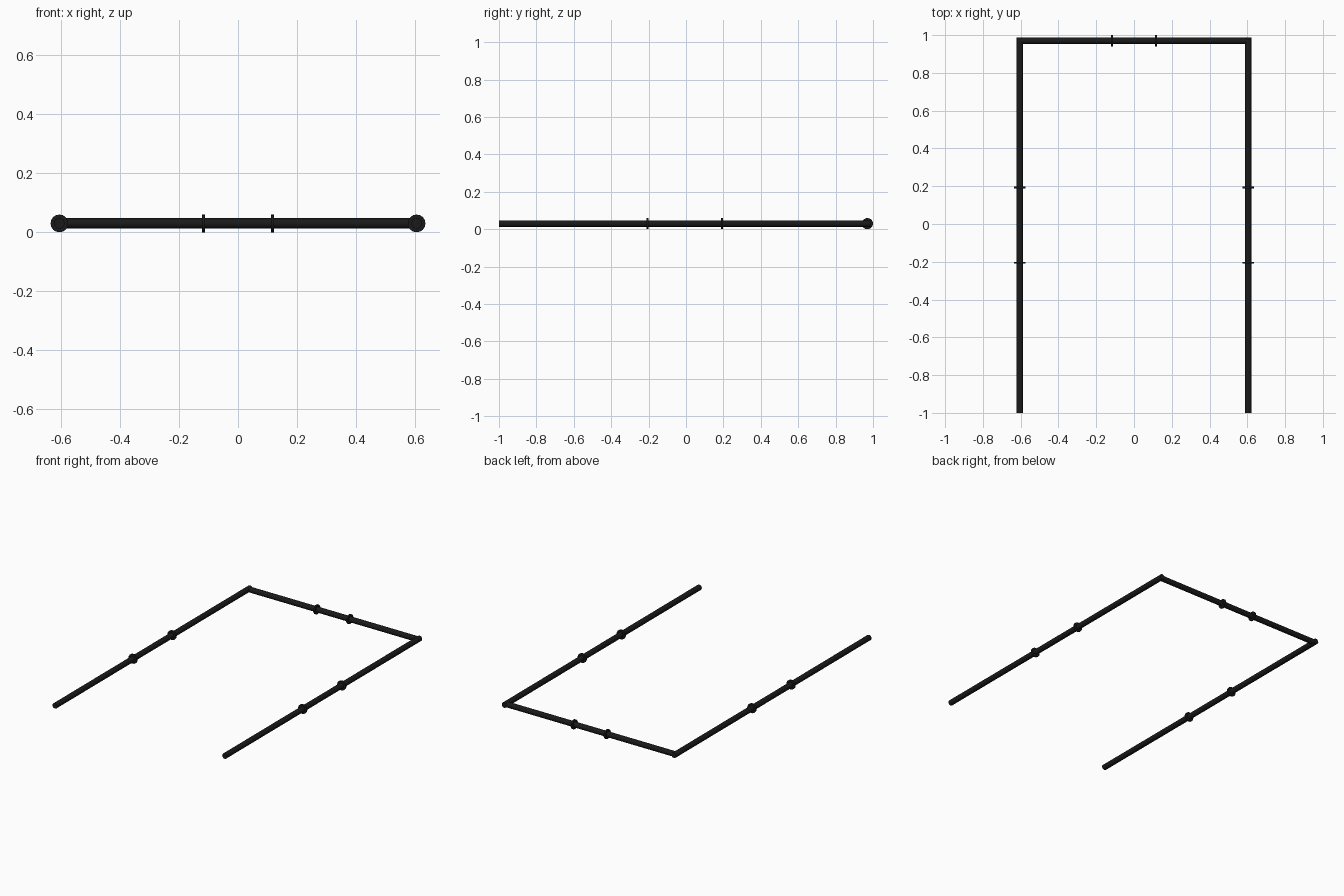
import bpy
from math import pi

if "Cube" in bpy.data.objects:
    bpy.data.objects.remove(bpy.data.objects["Cube"])

TUBE_R, RING_R, RING_T = 0.0175, 0.03, 0.01
Z = RING_R                     # rings rest on the ground
SIDE_X, BACK_Y = 0.605, 0.97

black = bpy.data.materials.new("black")
black.diffuse_color = (0.01, 0.01, 0.01, 1)
black.use_nodes = True
black.node_tree.nodes["Principled BSDF"].inputs["Base Color"].default_value = black.diffuse_color


def rod(name, center, length, radius, axis):
    rot = (pi / 2, 0, 0) if axis == "y" else (0, pi / 2, 0)
    bpy.ops.mesh.primitive_cylinder_add(vertices=16, radius=radius, depth=length,
                                        location=center, rotation=rot)
    ob = bpy.context.object
    ob.name = name
    ob.data.materials.append(black)
    bpy.ops.object.shade_smooth_by_angle()
    return ob


# Long side tubes, each with two thin collars
y0, y1 = -1.0, BACK_Y + TUBE_R
length = y1 - y0
for side, sx in (("left", -1), ("right", 1)):
    rod(f"{side}_tube", (sx * SIDE_X, (y0 + y1) / 2, Z), length, TUBE_R, "y")
    for i, f in enumerate((0.4, 0.6)):
        rod(f"{side}_collar_{i + 1}", (sx * SIDE_X, y0 + f * length, Z), RING_T, RING_R, "y")

# Back tube joining the sides, with two collars
rod("back_tube", (0, BACK_Y, Z), 2 * SIDE_X, TUBE_R, "x")
for i, x in enumerate((-0.1175, 0.1175)):
    rod(f"back_collar_{i + 1}", (x, BACK_Y, Z), RING_T, RING_R, "x")
